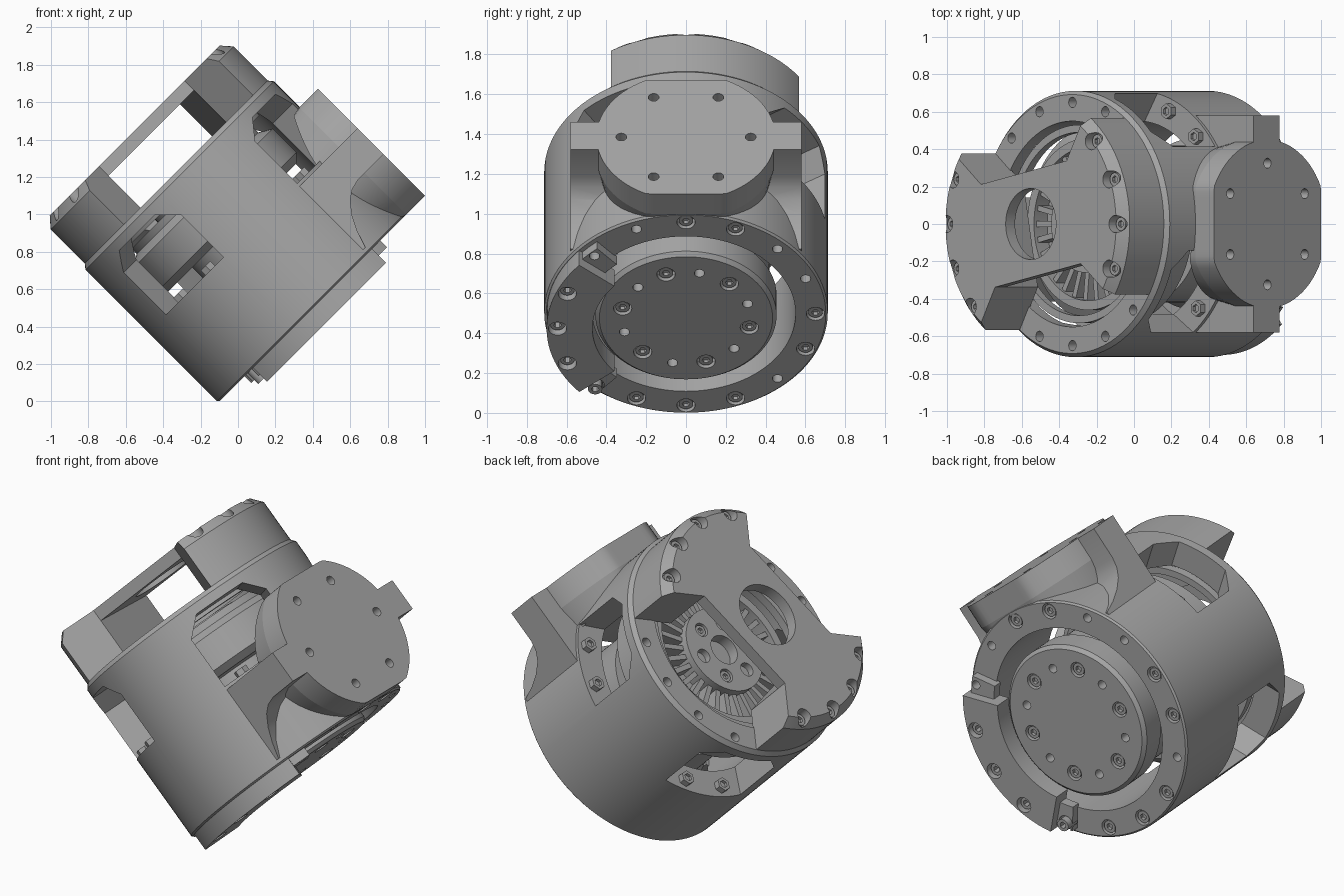
import bpy, bmesh
from math import sin, cos, pi, radians
from mathutils import Matrix, Vector

cube = bpy.data.objects.get("Cube")
if cube:
    bpy.data.objects.remove(cube)

grey = bpy.data.materials.new("machined_grey")
grey.use_nodes = True
COLOUR = (0.38, 0.38, 0.38, 1)
grey.diffuse_color = COLOUR
grey.node_tree.nodes["Principled BSDF"].inputs["Base Color"].default_value = COLOUR

# Housing frame: local z is the drum axis, local x points to the mounting boss
FRAME = Matrix.Translation((0.448, 0, 0.448)) @ Matrix.Rotation(radians(-45), 4, 'Y')
R = 0.712           # housing radius
LOBE = radians(11)  # turn of the end cap
MID = 0.475         # height of the boss centre
WINDOWS = (-123, -33, 57, 147)

def polar(deg, r, z=0):
    a = radians(deg)
    return Vector((r * cos(a), r * sin(a), z))

def finish(name, bm):
    bmesh.ops.recalc_face_normals(bm, faces=bm.faces)
    mesh = bpy.data.meshes.new(name)
    bm.to_mesh(mesh)
    bm.free()
    mesh.materials.append(grey)
    obj = bpy.data.objects.new(name, mesh)
    bpy.context.collection.objects.link(obj)
    obj.matrix_world = FRAME
    return obj

def lathe(name, profile, steps=96):
    bm = bmesh.new()
    verts = [bm.verts.new((r, 0, z)) for r, z in profile]
    edges = [bm.edges.new((verts[i - 1], verts[i])) for i in range(len(verts))]
    bmesh.ops.spin(bm, geom=verts + edges, cent=(0, 0, 0), axis=(0, 0, 1),
                   angle=2 * pi, steps=steps, use_merge=False)
    bmesh.ops.remove_doubles(bm, verts=bm.verts, dist=1e-5)
    bmesh.ops.dissolve_degenerate(bm, edges=bm.edges, dist=1e-6)
    return finish(name, bm)

def prism(bm, points, vec, scale=1, centre=(0, 0, 0)):
    base = bm.faces.new([bm.verts.new(p) for p in points])
    top = bmesh.ops.extrude_face_region(bm, geom=[base], use_keep_orig=True)["geom"]
    for v in [g for g in top if isinstance(g, bmesh.types.BMVert)]:
        v.co = Vector(centre) + (v.co - Vector(centre)) * scale + Vector(vec)

def pins(name, specs):
    """One mesh of upright pins: (centre, radius, z0, z1, sides)."""
    bm = bmesh.new()
    for c, r, z0, z1, n in specs:
        bmesh.ops.create_cone(bm, cap_ends=True, segments=n, radius1=r, radius2=r, depth=z1 - z0,
                              matrix=Matrix.Translation((c.x, c.y, (z0 + z1) / 2)))
    return finish(name, bm)

def boolean(obj, cutter, op='DIFFERENCE', keep=False):
    mod = obj.modifiers.new("cut", 'BOOLEAN')
    mod.operation, mod.solver, mod.object = op, 'EXACT', cutter
    bpy.context.view_layer.update()
    dg = bpy.context.evaluated_depsgraph_get()
    mesh = bpy.data.meshes.new_from_object(obj.evaluated_get(dg))
    obj.modifiers.clear()
    obj.data = mesh
    if not keep:
        bpy.data.objects.remove(cutter)

def screws(name, places, z0, z1, sides=20, r=0.036):
    """Screw heads or nuts with a hexagonal socket on the outward end."""
    heads = pins(name, [(p, r, z0, z1, sides) for p in places])
    half = (z1 - z0) / 2
    lo, hi = (z0 + half, z1 + 0.01) if z0 > 0.5 else (z0 - 0.01, z1 - half)
    boolean(heads, pins("sockets", [(p, r * 0.55, lo, hi, 6) for p in places]))

# Housing: thick tube with four windows and bolt circles
housing = lathe("housing", [(0.55, 0.07), (R - 0.01, 0.07), (R, 0.08), (R, 1.075),
                            (R - 0.02, 1.10), (0.55, 1.10)], 128)
bm = bmesh.new()
for deg in WINDOWS:
    out, side = polar(deg, 1), polar(deg + 90, 1)
    shape = [(-0.26, 0.6), (0.26, 0.6), (0.26, 0.92), (0.16, 1.02), (-0.16, 1.02), (-0.26, 0.92)]
    prism(bm, [out * 0.42 + side * t + Vector((0, 0, z)) for t, z in shape], out * 0.45)
boolean(housing, finish("window_cutter", bm))

turns = [i * 22.5 for i in range(16)]
plain = (45, 67.5, 135, 315, 337.5)
on_bracket = [polar(d, 0.645) for d in (225, 247.5, 270, 292.5)]
big_places = [polar(d, 0.65) for d in turns if d not in plain and not 220 < d < 300]
bores = pins("bore_cutter", [(p, 0.046, -0.1, 0.12, 24) for p in big_places + on_bracket]
             + [(polar(d, 0.65), 0.026, -0.1, 0.16, 16) for d in plain]
             + [(polar(d, 0.65), 0.028, 1.03, 1.2, 16) for d in turns])
boolean(housing, bores, keep=True)
screws("end_ring_screws", big_places, 0.08, 0.12)
screws("bracket_screws", on_bracket, -0.01, 0.12)
screws("window_nuts", [polar(w + s, 0.65) for w in WINDOWS for s in (-11, 11)], 0.6, 0.635, 6, 0.042)

# Raised arc bracket on the lower end, with a low step at each tip
bm = bmesh.new()
for name, spread, inner, outer, z in (("arc_bracket", 40, 0.47, 0.7, -0.035),
                                      ("bracket_step", 49, 0.53, 0.68, 0.02)):
    bm = bmesh.new()
    arc = [-90 + spread * i / 12 for i in range(-12, 13)]
    prism(bm, [polar(d, outer, z) for d in arc] + [polar(d, inner, z) for d in reversed(arc)],
          (0, 0, 0.08 - z))
    boolean(finish(name, bm), bores, keep=True)
bpy.data.objects.remove(bores)

# Lower rotor with twelve bolts
rotor = lathe("lower_rotor", [(0, 0.04), (0.435, 0.04), (0.455, 0.06), (0.455, 0.2),
                              (0.42, 0.24), (0.42, 0.55), (0.3, 0.55), (0.3, 0.7), (0, 0.7)])
rotor_big = [polar(-18 + 60 * i, 0.325) for i in range(6)]
rotor_small = [polar(12 + 60 * i, 0.325) for i in range(6)]
boolean(rotor, pins("rotor_bores", [(p, 0.046, 0, 0.09, 24) for p in rotor_big]
                    + [(p, 0.026, 0, 0.12, 16) for p in rotor_small]))
screws("rotor_screws", rotor_big, 0.05, 0.09)

# Inner drum, bearing ring, hub and radial fins under the cap
lathe("inner_drum", [(0, 0.68), (0.49, 0.68), (0.53, 0.72), (0.53, 0.9), (0.46, 0.94), (0.46, 0.98),
                     (0.41, 0.98), (0.41, 0.88), (0, 0.88)])
lathe("bearing_ring", [(0.49, 1.0), (0.53, 1.0), (0.53, 1.05), (0.49, 1.05)])
hub = lathe("hub", [(0, 0.87), (0.26, 0.87), (0.26, 1.0), (0.09, 1.0), (0.09, 0.93), (0, 0.93)], 48)
hub_places = [polar(60 * i + 20, 0.17) for i in range(6)]
boolean(hub, pins("hub_bores", [(p, 0.042, 0.96, 1.05, 20) for p in hub_places]))
screws("hub_screws", hub_places[::2], 0.955, 0.99, r=0.034)
bm = bmesh.new()
for i in range(30):
    bmesh.ops.create_cube(bm, size=1, matrix=Matrix.Translation(polar(12 * i, 0.345, 0.91))
                          @ Matrix.Rotation(radians(12 * i), 4, 'Z') @ Matrix.Diagonal((0.17, 0.03, 0.1, 1)))
finish("radial_fins", bm)

# End cap: two lobes joined by a bridge, standing on two legs
cap_blank = lathe("cap_blank", [(0, 1.0), (0.692, 1.0), (0.692, 1.358), (0.645, 1.414), (0, 1.414)], 128)
lobe = [(0.33, 0.28), (0.75, 0.78), (0.75, -0.78), (0.33, -0.28)]
turn = Matrix.Rotation(LOBE, 4, 'Z')

def cap_points(z, flips):
    return [turn @ Vector((s * x, s * y, z)) for s in flips for x, y in lobe]

cap_places = [polar(11 + side + d, 0.637) for side in (0, 180) for d in (-33, -11, 11, 33)]
cap_bores = pins("cap_bores", [(p, 0.046, 1.34, 1.5, 24) for p in cap_places])
bm = bmesh.new()
prism(bm, cap_points(1.343, (1, -1)), (0, 0, 0.1))
plate = finish("cap_plate", bm)
boolean(plate, cap_blank, 'INTERSECT', keep=True)
boolean(plate, pins("cap_hole", [(Vector((0, 0, 0)), 0.19, 1.2, 1.6, 64)]))
boolean(plate, cap_bores, keep=True)
bm = bmesh.new()
for s in (1, -1):
    prism(bm, cap_points(1.09, (s,)), (0, 0, 0.253))
legs = finish("cap_legs", bm)
boolean(legs, cap_blank, 'INTERSECT')
boolean(legs, cap_bores)
screws("cap_screws", cap_places, 1.335, 1.37)

# Mounting boss: clipped round pad on a tapering neck
def pad_points(x):
    pts = [(0.45 * cos(i * pi / 40), 0.45 * sin(i * pi / 40)) for i in range(80)]
    return [Vector((x, y, MID + max(-0.405, min(0.405, z)))) for y, z in pts]

def hollow(obj):
    boolean(obj, pins("housing_core", [(Vector((0, 0, 0)), 0.685, -0.2, 1.5, 96)]))

bm = bmesh.new()
prism(bm, pad_points(0.71), (0.141, 0, 0))
pad = finish("mounting_pad", bm)
bm = bmesh.new()
for i in range(6):
    spot = Matrix.Translation((0.85, 0.325 * cos(i * pi / 3), MID + 0.325 * sin(i * pi / 3)))
    bmesh.ops.create_cone(bm, cap_ends=True, segments=20, radius1=0.027, radius2=0.027, depth=0.12,
                          matrix=spot @ Matrix.Rotation(pi / 2, 4, 'Y'))
boolean(pad, finish("pad_holes", bm))
hollow(pad)
bm = bmesh.new()
prism(bm, pad_points(0.71), (-0.3, 0, 0), 0.86, (0.71, 0, MID))
hollow(finish("boss_neck", bm))

# Ears: bars with a concave gusset running down onto the housing
ear = [(0.35, 0.58), (0.851, 0.58), (0.851, 0.385), (0.66, 0.385), (0.6, 0.37), (0.55, 0.335),
       (0.5, 0.27), (0.46, 0.19), (0.43, 0.1), (0.35, 0.1)]
bm = bmesh.new()
for s in (1, -1):
    prism(bm, [(x, s * 0.4, z) for x, z in ear], (0, s * 0.18, 0))
hollow(finish("boss_ears", bm))

# Smooth round surfaces, keep machined edges crisp
bpy.ops.object.select_all(action='DESELECT')
for obj in bpy.context.scene.objects:
    if obj.type == 'MESH' and obj.data.materials and obj.data.materials[0] == grey:
        obj.select_set(True)
        bpy.context.view_layer.objects.active = obj
bpy.ops.object.shade_smooth_by_angle(angle=radians(30))
